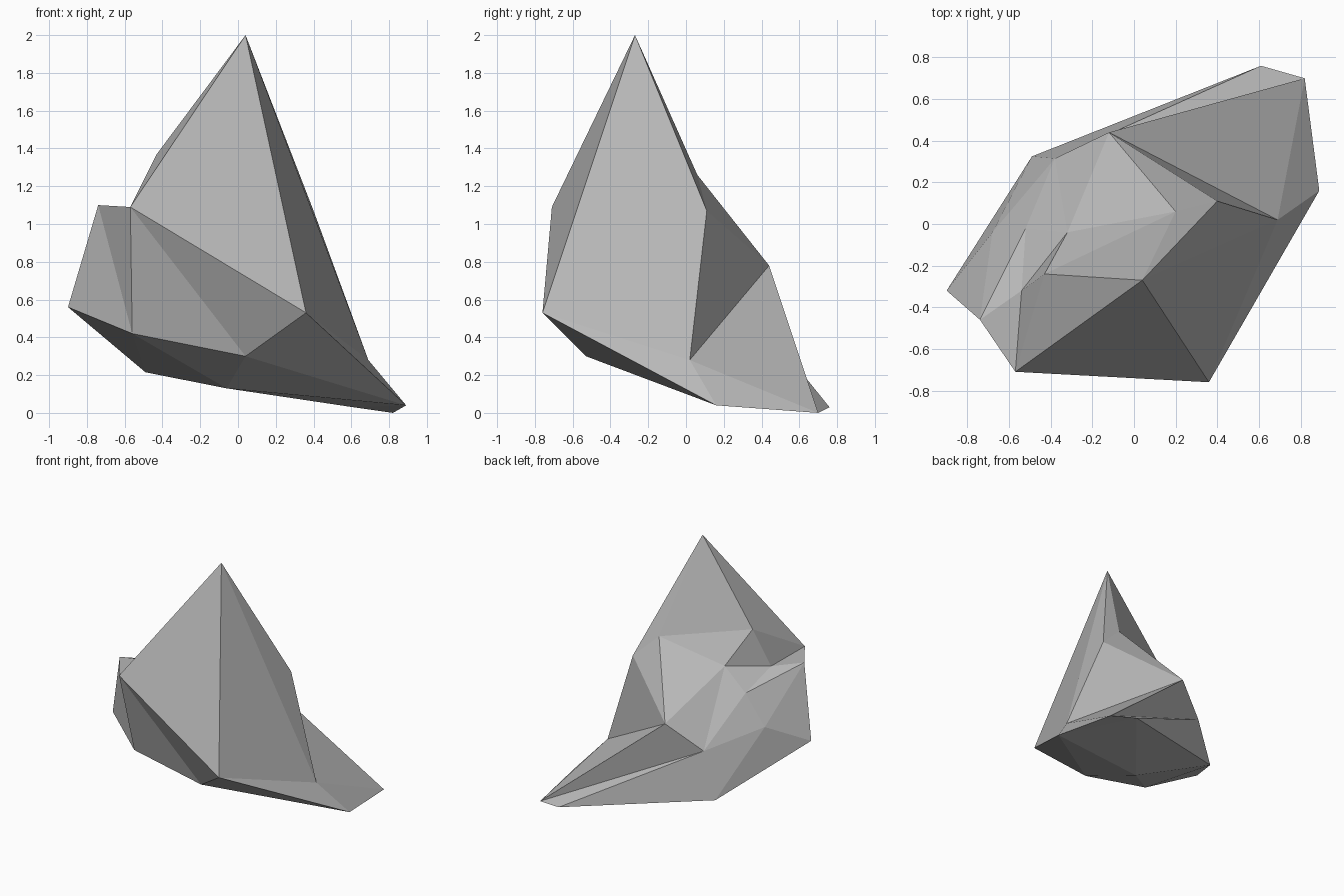
import bpy
import bmesh

if "Cube" in bpy.data.objects:
    bpy.data.objects.remove(bpy.data.objects["Cube"])

# Corner points of the jagged boulder, keyed by letter
corners = {
    # peak and front
    "A": (0.04, -0.27, 2.00), "B": (-0.57, -0.71, 1.09), "C": (0.36, -0.76, 0.53),
    "D": (-0.74, -0.46, 1.10), "E": (-0.90, -0.32, 0.56),
    # low spur on the right
    "F": (0.89, 0.16, 0.04), "G": (0.82, 0.70, 0.00), "H": (0.61, 0.76, 0.03),
    "I": (0.69, 0.02, 0.28),
    # back ledges and notch
    "J": (0.40, 0.11, 1.07), "K": (-0.12, 0.44, 0.78), "L": (0.20, 0.06, 1.26),
    "M": (-0.43, -0.24, 1.37), "N": (-0.32, -0.04, 1.12), "O": (-0.54, -0.32, 1.07),
    "P": (-0.52, -0.02, 0.96), "Q": (-0.38, 0.315, 0.58), "V": (-0.68, -0.04, 0.72),
    # underside
    "R": (-0.49, 0.325, 0.215), "S": (0.04, -0.53, 0.30), "T": (-0.06, -0.05, 0.13),
    "U": (-0.56, -0.53, 0.42),
}

# Facets as corner loops, grouped by side
facets = (
    "ABC BDEU BUSC "                # front
    "ACI CFI AIJ AJL IJKG FGI "     # right
    "ALNM LJKN KGQ QGH QHR "        # back
    "AMB MBO MNPO BDPO "            # left shoulder and notch
    "KNPVQ PDV VDE QREV "           # left back
    "EUTR UST SCFT TFGHR"           # underside
).split()

bm = bmesh.new()
points = {key: bm.verts.new(co) for key, co in corners.items()}
for loop in facets:
    bm.faces.new([points[key] for key in loop])
bmesh.ops.triangulate(bm, faces=bm.faces[:])
bmesh.ops.recalc_face_normals(bm, faces=bm.faces[:])

mesh = bpy.data.meshes.new("boulder")
bm.to_mesh(mesh)
bm.free()

# Single stone colour
stone = bpy.data.materials.new("stone_grey")
stone.diffuse_color = (0.48, 0.48, 0.48, 1.0)
stone.use_nodes = True
stone.node_tree.nodes["Principled BSDF"].inputs["Base Color"].default_value = stone.diffuse_color
mesh.materials.append(stone)

boulder = bpy.data.objects.new("boulder", mesh)
bpy.context.collection.objects.link(boulder)
